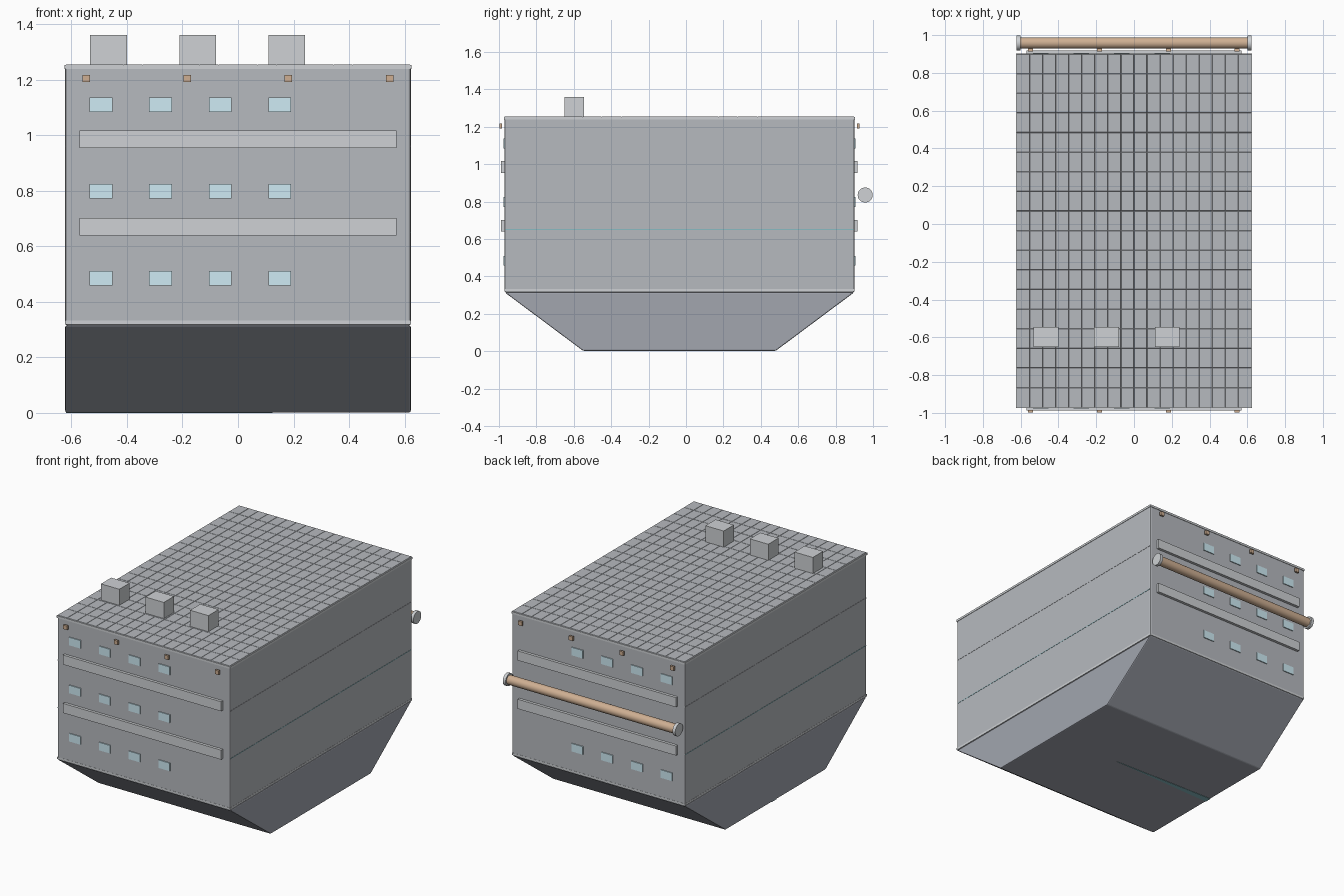
import bpy, bmesh, math
from mathutils import Matrix, Vector

if "Cube" in bpy.data.objects:
    bpy.data.objects.remove(bpy.data.objects["Cube"])

Y0, Y1, HX = -0.97, 0.90, 0.622      # front wall, back wall, half width
YC = (Y0 + Y1) / 2


def mat(name, rgb):
    m = bpy.data.materials.new(name)
    m.diffuse_color = (*rgb, 1)
    m.use_nodes = True
    m.node_tree.nodes["Principled BSDF"].inputs["Base Color"].default_value = m.diffuse_color
    return m


GREY = mat("body_grey", (0.47, 0.49, 0.52))
HULL = mat("hull_grey", (0.36, 0.38, 0.43))
LIGHT = mat("light_grey", (0.62, 0.64, 0.66))
GLASS = mat("window_blue", (0.62, 0.83, 0.91))
BROWN = mat("copper_brown", (0.62, 0.43, 0.29))
TEAL = mat("teal", (0.25, 0.50, 0.54))


def finish(name, bm, material, bevel=0):
    bmesh.ops.recalc_face_normals(bm, faces=bm.faces)
    me = bpy.data.meshes.new(name)
    bm.to_mesh(me)
    bm.free()
    me.materials.append(material)
    ob = bpy.data.objects.new(name, me)
    bpy.context.collection.objects.link(ob)
    if bevel:
        b = ob.modifiers.new("bevel", 'BEVEL')
        b.width, b.segments = bevel, 2
    return ob


def box(name, x, y, z, material, bevel=0):
    bm = bmesh.new()
    size = Vector((x[1] - x[0], y[1] - y[0], z[1] - z[0]))
    mid = Vector((sum(x), sum(y), sum(z))) / 2
    bmesh.ops.create_cube(bm, size=1, matrix=Matrix.Translation(mid) @ Matrix.Diagonal((*size, 1)))
    return finish(name, bm, material, bevel)


def prism(name, pts, vec, material, bevel=0):
    bm = bmesh.new()
    f = bm.faces.new([bm.verts.new(p) for p in pts])
    r = bmesh.ops.extrude_face_region(bm, geom=[f])
    bmesh.ops.translate(bm, vec=vec, verts=[v for v in r["geom"] if isinstance(v, bmesh.types.BMVert)])
    return finish(name, bm, material, bevel)


def rod(name, x, y, z, radius, length, material):
    bm = bmesh.new()
    m = Matrix.Translation((x, y, z)) @ Matrix.Rotation(math.pi / 2, 4, 'Y')
    bmesh.ops.create_cone(bm, cap_ends=True, segments=32, radius1=radius, radius2=radius,
                          depth=length, matrix=m)
    ob = finish(name, bm, material)
    for p in ob.data.polygons:
        p.use_smooth = len(p.vertices) == 4
    return ob


# main block and tapered lower hull
box("main_block", (-HX, HX), (Y0, Y1), (0.315, 1.25), GREY, 0.008)
prism("lower_hull", [(-HX, Y0, 0.315), (-HX, -0.55, 0.002), (-HX, 0.48, 0.002), (-HX, Y1, 0.315)],
      (2 * HX, 0, 0), HULL, 0.006)
# teal keel sliver under the hull
prism("keel_strip", [(0.125, -0.02, 0), (-0.62, -0.045, 0), (-0.62, 0.0, 0)], (0, 0, 0.01), TEAL)

# trim at the roof edge and floor, deck seams along the sides
box("roof_edge", (-0.625, 0.625), (Y0 - 0.003, Y1 + 0.003), (1.238, 1.252), LIGHT)
box("floor_edge", (-0.623, 0.623), (Y0 - 0.001, Y1 + 0.001), (0.318, 0.332), LIGHT)
for i, z in enumerate((0.65, 0.96)):
    box(f"deck_seam_{i}", (-0.6235, 0.6235), (Y0 + 0.005, Y1 - 0.005), (z - 0.002, z + 0.002), TEAL if i == 0 else GREY)

# tiled roof
bm = bmesh.new()
bmesh.ops.create_grid(bm, x_segments=18, y_segments=18, size=1,
                      matrix=Matrix.Translation((0, YC, 1.2525)) @ Matrix.Diagonal((0.62, (Y1 - Y0) / 2, 1, 1)))
bmesh.ops.inset_individual(bm, faces=bm.faces[:], thickness=0.002, depth=0.0025)
finish("roof_tiles", bm, GREY)

# roof housings
for i, x in enumerate((-0.466, -0.145, 0.176)):
    box(f"roof_housing_{i}", (x - 0.066, x + 0.066), (-0.65, -0.545), (1.25, 1.36), LIGHT)

# fittings repeated on both end walls
for end, wall, s in (("front", Y0, -1), ("back", Y1, 1)):
    def depth(a, b):
        return tuple(sorted((wall + s * a, wall + s * b)))
    for i, z in enumerate((0.67, 0.985)):
        box(f"{end}_ledge_{i}", (-0.57, 0.57), depth(-0.01, 0.018), (z - 0.031, z + 0.031), LIGHT)
    for r, z in enumerate((0.484, 0.798, 1.11)):
        for c in range(4):
            x = -0.493 + 0.2145 * c
            box(f"{end}_window_{r}_{c}", (x - 0.041, x + 0.041), depth(-0.01, 0.006),
                (z - 0.026, z + 0.026), GLASS)
    for c in range(4):
        x = -0.547 + 0.3643 * c
        box(f"{end}_lamp_{c}", (x - 0.0135, x + 0.0135), depth(0.014, 0.028), (1.191, 1.217), BROWN)

# roller across the back
rod("back_roller", 0, 0.958, 0.835, 0.03, 1.21, BROWN)
for s in (-1, 1):
    rod("roller_cap", s * 0.611, 0.958, 0.835, 0.04, 0.02, LIGHT)
